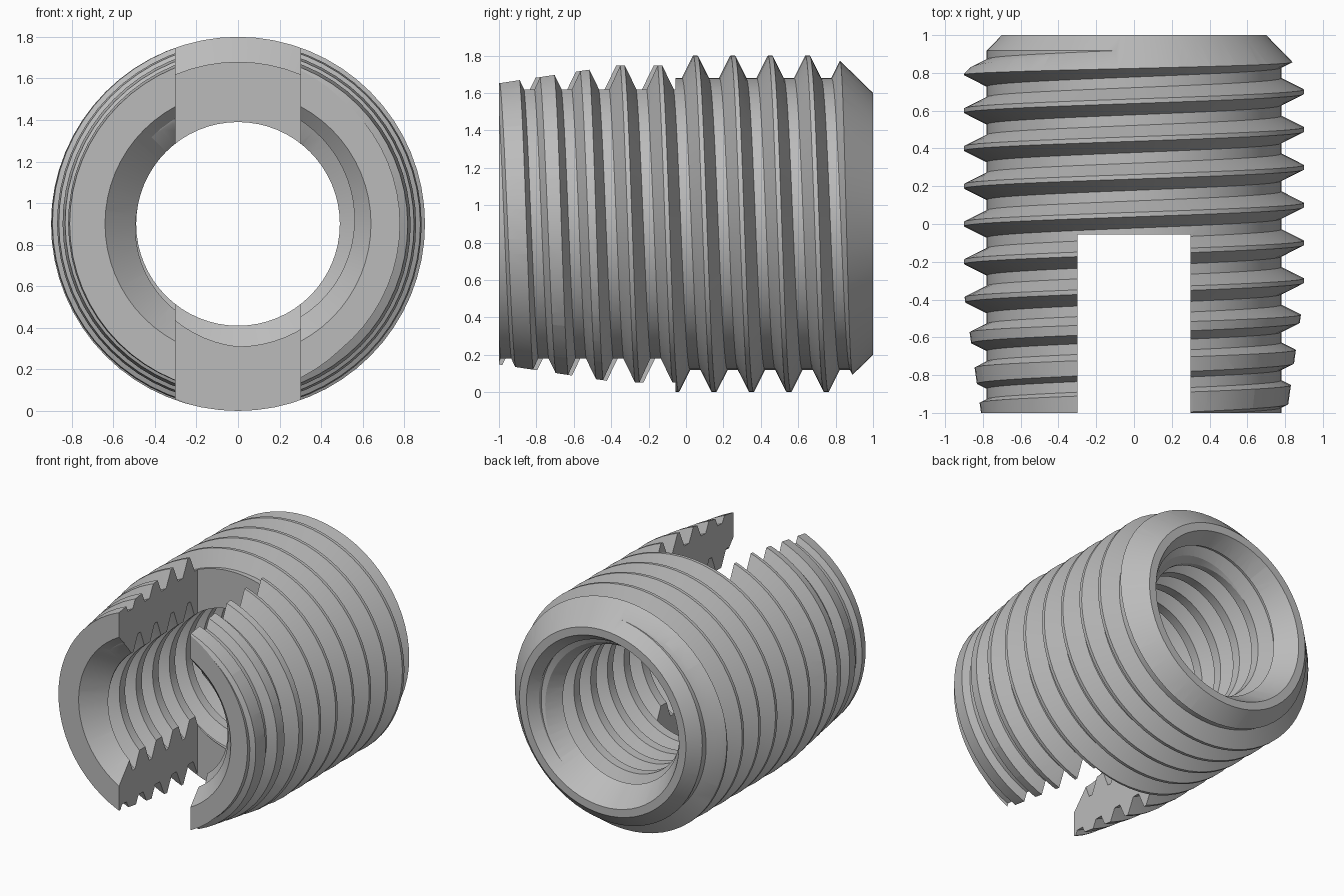
import bpy, bmesh, math

if "Cube" in bpy.data.objects:
    bpy.data.objects.remove(bpy.data.objects["Cube"])

SEG, PITCH, AXIS_Z = 64, 0.2, 0.9

metal = bpy.data.materials.new("grey metal")
metal.use_nodes = True
grey = (0.5, 0.5, 0.5, 1)
metal.diffuse_color = grey
metal.node_tree.nodes["Principled BSDF"].inputs["Base Color"].default_value = grey


def point(r, angle, y):
    """Polar point around the long axis; angle runs clockwise from the top."""
    return (r * math.sin(angle), y, AXIS_Z + r * math.cos(angle))


def finish(bm, name):
    bmesh.ops.recalc_face_normals(bm, faces=bm.faces)
    mesh = bpy.data.meshes.new(name)
    bm.to_mesh(mesh)
    bm.free()
    obj = bpy.data.objects.new(name, mesh)
    bpy.context.collection.objects.link(obj)
    mesh.materials.append(metal)
    return obj


def lathe(name, profile):
    """Closed solid turned from (radius, y) points."""
    bm = bmesh.new()
    rings = [[bm.verts.new(point(r, math.tau * j / SEG, y)) for j in range(SEG)]
             for r, y in profile]
    for a, b in zip(rings, rings[1:]):
        for j in range(SEG):
            k = (j + 1) % SEG
            bm.faces.new((a[j], a[k], b[k], b[j]))
    bm.faces.new(rings[0])
    bm.faces.new(rings[-1])
    return finish(bm, name)


def thread(name, root, crest, crest_y, crest_half, root_start, turns=16):
    """Right-handed threaded rod, longer than the part, closed at both ends."""
    tooth = [(crest, -crest_half), (crest, crest_half),
             (root, root_start), (root, PITCH - root_start)]
    n = len(tooth)
    bm = bmesh.new()
    cols = []
    for j in range(SEG):
        shift = crest_y + PITCH * j / SEG
        cols.append([bm.verts.new(point(r, math.tau * j / SEG,
                                        shift + PITCH * (k - turns / 2) + dy))
                     for k in range(turns) for r, dy in tooth])
    rows = n * turns
    for j in range(SEG):
        step = n if j == SEG - 1 else 0      # the seam climbs one pitch
        a, b = cols[j], cols[(j + 1) % SEG]
        for i in range(rows - 1 - step):
            bm.faces.new((a[i], a[i + 1], b[i + 1 + step], b[i + step]))
    # fan caps
    ends = {s: bm.verts.new(point(0, 0, s * 2.2)) for s in (-1, 1)}
    for e in [e for e in bm.edges if e.is_boundary]:
        side = -1 if e.verts[0].co.y < 0 else 1
        bm.faces.new((e.verts[0], e.verts[1], ends[side]))
    return finish(bm, name)


def box(name, x, y0, y1, z0, z1):
    bm = bmesh.new()
    bmesh.ops.create_cube(bm, size=1)
    for v in bm.verts:
        v.co = (v.co.x * 2 * x, y0 + (v.co.y + 0.5) * (y1 - y0),
                z0 + (v.co.z + 0.5) * (z1 - z0))
    return finish(bm, name)


def combine(target, tool, operation):
    mod = target.modifiers.new(tool.name, "BOOLEAN")
    mod.operation, mod.solver, mod.object = operation, "EXACT", tool
    tool.hide_render = True
    bpy.context.view_layer.objects.active = target
    bpy.ops.object.modifier_apply(modifier=mod.name)
    bpy.data.objects.remove(tool)


# outer thread, trimmed to a tapered lead-in and a chamfered back
body = thread("threaded_insert", 0.78, 0.9, 0.05, 0.012, 0.072)
combine(body, lathe("outer_envelope", [(0.81, -1), (0.905, -0.33),
                                       (0.905, 0.79), (0.7, 1)]), "INTERSECT")

# threaded bore
combine(body, thread("bore_cutter", 0.49, 0.59, 0.06, 0.015, 0.065), "DIFFERENCE")

# countersinks at both mouths
combine(body, lathe("front_countersink", [(0.74, -1.1), (0.47, -0.83)]), "DIFFERENCE")
combine(body, lathe("back_countersink", [(0.47, 0.74), (0.70, 1.09)]), "DIFFERENCE")

# cutting slot through top and bottom of the front half
combine(body, box("slot_cutter", 0.3, -1.3, -0.055, -0.3, 2.1), "DIFFERENCE")

bpy.ops.object.select_all(action="DESELECT")
body.select_set(True)
bpy.context.view_layer.objects.active = body
bpy.ops.object.shade_smooth_by_angle(angle=math.radians(25))
